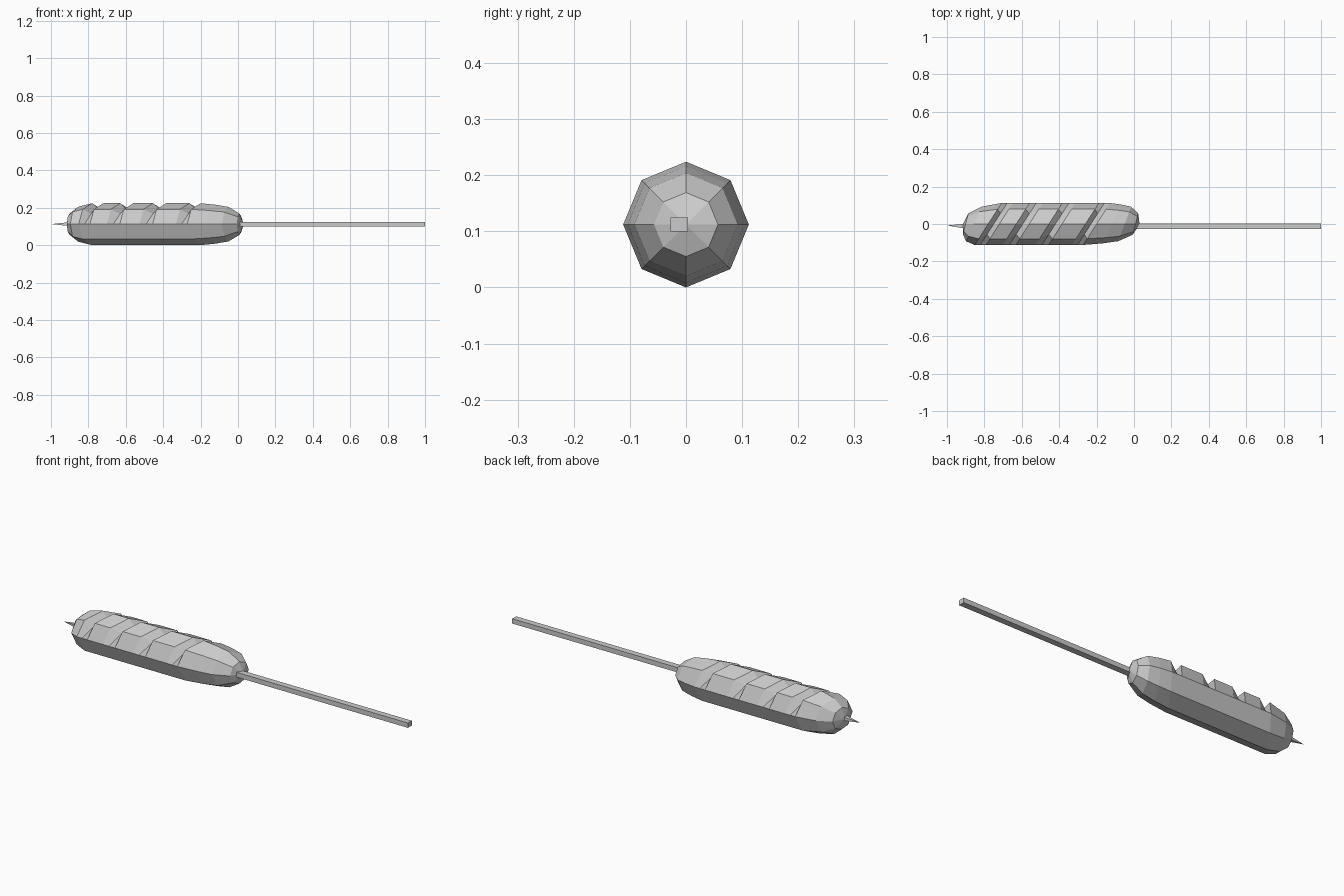
import bpy, math

if "Cube" in bpy.data.objects:
    bpy.data.objects.remove(bpy.data.objects["Cube"])

CZ = 0.112      # height of the long axis
SIDES = 8

grey = bpy.data.materials.new("plain grey")
grey.diffuse_color = (0.6, 0.6, 0.6, 1)
grey.use_nodes = True
grey.node_tree.nodes["Principled BSDF"].inputs["Base Color"].default_value = grey.diffuse_color


def make_object(name, verts, faces):
    mesh = bpy.data.meshes.new(name)
    mesh.from_pydata(verts, [], faces)
    mesh.materials.append(grey)
    mesh.update()
    obj = bpy.data.objects.new(name, mesh)
    bpy.context.collection.objects.link(obj)
    return obj


def ring(x, radius, shear, top_radius=None):
    """Octagon slanted in plan; the three top corners may sink into a groove."""
    pts = []
    for i in range(SIDES):
        a = 2 * math.pi * i / SIDES
        r = top_radius if top_radius and i in (1, 2, 3) else radius
        y = r * math.cos(a)
        pts.append((x + shear * y, y, CZ + r * math.sin(a)))
    return pts


# Sausage: rounded ends and slanted score cuts across the top
SHEAR = 0.64
rings = [ring(-0.90, 0.057, 0.25), ring(-0.855, 0.093, 0.45)]
for left, right in ((-0.78, -0.72), (-0.63, -0.56), (-0.455, -0.385), (-0.26, -0.2)):
    rings.append(ring(left, CZ, SHEAR))
    rings.append(ring((left + right) / 2, CZ, SHEAR, 0.078))
    rings.append(ring(right, CZ, SHEAR))
rings += [ring(-0.12, 0.104, 0.5), ring(-0.05, 0.092, 0.38), ring(0.008, 0.057, 0.25)]

verts = [p for r in rings for p in r]
faces = []
for k in range(len(rings) - 1):
    for i in range(SIDES):
        j = (i + 1) % SIDES
        a, b = k * SIDES, (k + 1) * SIDES
        faces.append((a + i, a + j, b + j, b + i))
start, end = len(verts), len(verts) + 1
verts += [(-0.915, 0, CZ), (0.03, 0, CZ)]
last = (len(rings) - 1) * SIDES
for i in range(SIDES):
    j = (i + 1) % SIDES
    faces.append((start, j, i))
    faces.append((end, last + i, last + j))
make_object("sausage", verts, faces)


def section(x, hy, hz):
    return [(x, -0.012 + sy * hy, 0.1125 + sz * hz)
            for sy, sz in ((-1, -1), (1, -1), (1, 1), (-1, 1))]


# Square stick handle
sides = [(i, (i + 1) % 4, (i + 1) % 4 + 4, i + 4) for i in range(4)]
make_object("stick", section(-0.02, 0.016, 0.0125) + section(1.0, 0.016, 0.0125),
            [(3, 2, 1, 0), (4, 5, 6, 7)] + [tuple(reversed(f)) for f in sides][::-1])

# Pointed stick end poking out of the far tip
make_object("stick_point", section(-0.88, 0.016, 0.0125) + [(-1.0, -0.008, 0.1125)],
            [(0, 1, 2, 3)] + [(i, 4, (i + 1) % 4) for i in range(4)])

# Consistent outward normals
import bmesh
for obj in bpy.data.objects:
    bm = bmesh.new()
    bm.from_mesh(obj.data)
    bmesh.ops.recalc_face_normals(bm, faces=bm.faces)
    bm.to_mesh(obj.data)
    bm.free()
